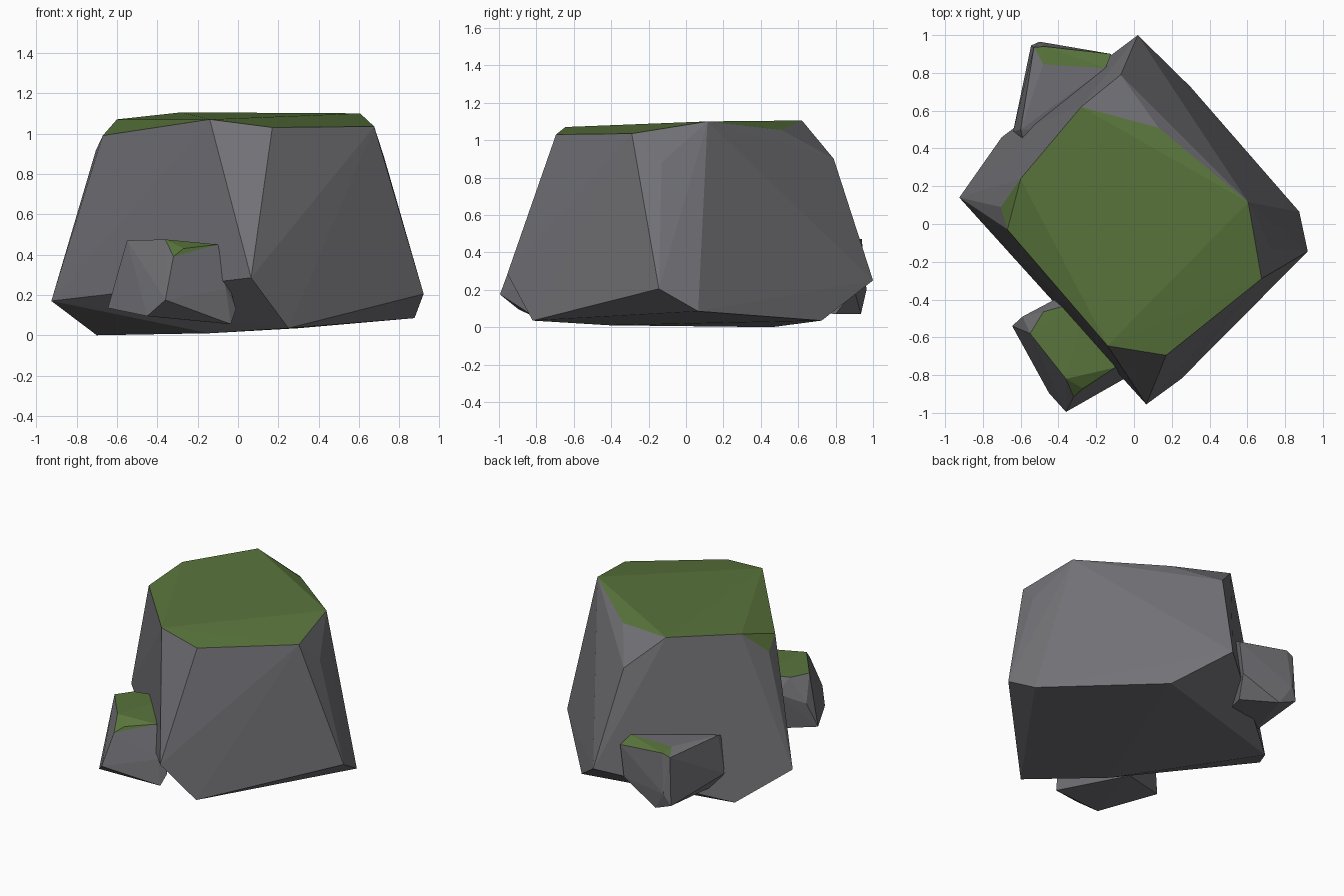
import bpy, bmesh

def material(name, rgb):
    m = bpy.data.materials.new(name)
    m.diffuse_color = (*rgb, 1)
    return m

STONE = material("grey_stone", (0.17, 0.17, 0.185))
MOSS = material("green_moss", (0.10, 0.175, 0.045))

def rock(name, corners, mossy):
    """Faceted boulder: convex hull of its corners, moss on faces chosen by a rule."""
    bm = bmesh.new()
    for c in corners:
        bm.verts.new(c)
    res = bmesh.ops.convex_hull(bm, input=bm.verts)
    junk = {g for g in res["geom_interior"] + res["geom_unused"]
            if isinstance(g, bmesh.types.BMVert)}
    bmesh.ops.delete(bm, geom=list(junk), context='VERTS')
    bmesh.ops.recalc_face_normals(bm, faces=bm.faces)
    for f in bm.faces:
        f.material_index = int(mossy(f))
    me = bpy.data.meshes.new(name)
    bm.to_mesh(me)
    bm.free()
    me.materials.append(STONE)
    me.materials.append(MOSS)
    ob = bpy.data.objects.new(name, me)
    bpy.context.collection.objects.link(ob)

def above(z):
    return lambda f: f.normal.z > 0.3 and min(v.co.z for v in f.verts) > z

# large boulder: top rim, shoulders, wide waist, base
rock("main_boulder", [
    (-.28, .62, 1.105), (-.60, .24, 1.07), (-.67, -.03, .99), (-.14, -.645, 1.07),
    (.17, -.695, 1.03), (.675, -.29, 1.035), (.605, .115, 1.10), (.13, .51, 1.055),
    (-.07, .79, .90), (.725, -.13, .88), (-.705, .09, .915),
    (.02, 1.0, .25), (.92, -.145, .205), (.065, -.955, .285), (-.925, .14, .17),
    (.30, .725, .035), (.875, .065, .085), (.25, -.82, .035),
    (-.70, .46, .0), (-.14, -.41, .01)], above(.905))

# small rock leaning on the front left
rock("front_small_rock", [
    (-.55, -.58, .47), (-.48, -.465, .465), (-.36, -.82, .475), (-.10, -.76, .45),
    (-.32, -.915, .39), (-.27, -.87, .43), (-.36, -.995, .175), (-.645, -.54, .135),
    (-.45, -.895, .095), (-.06, -.80, .23), (-.01, -.77, .13), (-.035, -.81, .055),
    (-.59, -.49, .30), (-.42, -.40, .36), (-.25, -.40, .46), (-.30, -.40, .08)], above(.385))

# small rock tucked behind on the left
rock("back_small_rock", [
    (-.475, .94, .47), (-.53, .935, .45), (-.15, .825, .47), (-.48, .845, .48),
    (-.12, .90, .42), (-.60, .50, .46), (-.50, .965, .20), (-.545, .945, .12),
    (-.42, .935, .07), (-.15, .90, .20), (-.20, .80, .07), (-.64, .49, .20),
    (-.59, .455, .44), (-.57, .50, .10), (-.30, .50, .42), (-.30, .50, .10)],
    lambda f: f.normal.z > .6 and min(v.co.y for v in f.verts) > .8)
